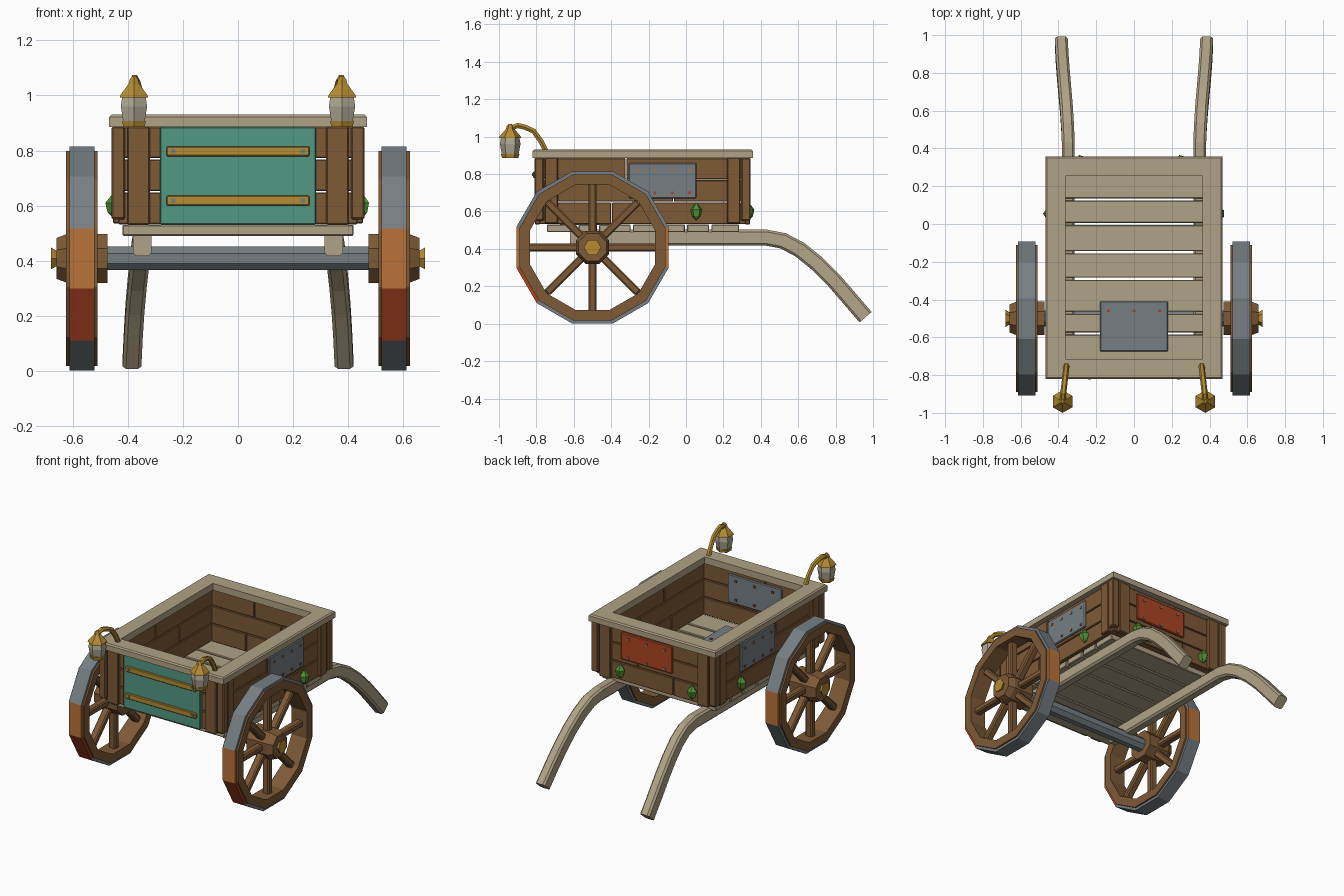
import bpy, bmesh, math
from mathutils import Vector

old = bpy.data.objects.get("Cube")
if old:
    bpy.data.objects.remove(old, do_unlink=True)


def material(name, rgb):
    lin = [((c / 255 + 0.055) / 1.055) ** 2.4 for c in rgb] + [1]
    m = bpy.data.materials.new(name)
    m.use_nodes = True
    m.diffuse_color = lin
    m.node_tree.nodes["Principled BSDF"].inputs["Base Color"].default_value = lin
    return m


WOOD = material("brown wood", (126, 90, 54))
PALE = material("pale wood", (176, 162, 134))
TEAL = material("teal paint", (82, 152, 130))
STEEL = material("grey steel", (118, 127, 132))
BRASS = material("brass", (182, 140, 50))
ORANGE = material("orange rust", (186, 114, 56))
RED = material("red rust", (172, 68, 34))
GREEN = material("leaf green", (80, 148, 54))
GLASS = material("lantern glass", (176, 168, 148))


def finish(name, bm, mats, bevel=0):
    bmesh.ops.recalc_face_normals(bm, faces=bm.faces)
    mesh = bpy.data.meshes.new(name)
    bm.to_mesh(mesh)
    bm.free()
    for m in mats:
        mesh.materials.append(m)
    ob = bpy.data.objects.new(name, mesh)
    bpy.context.collection.objects.link(ob)
    if bevel:
        mod = ob.modifiers.new("edge", "BEVEL")
        mod.width, mod.segments = bevel, 1
    return ob


def box(name, x, y, z, mat, bevel=0.0):
    bm = bmesh.new()
    bmesh.ops.create_cube(bm, size=1)
    for v in bm.verts:
        v.co = [(a + b) / 2 + c * abs(b - a) for (a, b), c in zip((x, y, z), v.co)]
    return finish(name, bm, [mat], bevel)


def bridge(bm, rings, closed):
    """Join rings of vertices with quads; returns faces with their segment number."""
    n, made = len(rings[0]), []
    for a, b in zip(rings, rings[1:] + rings[:1] if closed else rings[1:]):
        for k in range(n):
            made.append((bm.faces.new((a[k - 1], a[k], b[k], b[k - 1])), k))
    if not closed:
        bm.faces.new(rings[0])
        bm.faces.new(rings[-1])
    return made


def lathe(name, profile, n, centre, axis, mats, turn=0.5, closed=False, rule=None):
    """Turn (radius, height) points around an axis with n flat sides."""
    bm, rings = bmesh.new(), []
    for r, h in profile:
        ring = []
        for k in range(n):
            a = (k + turn) * math.tau / n
            c, s = r * math.cos(a), r * math.sin(a)
            ring.append(bm.verts.new(Vector(centre) + Vector((h, c, s) if axis == "x" else (c, s, h))))
        rings.append(ring)
    for f, k in bridge(bm, rings, closed):
        f.material_index = rule(k) if rule else 0
    return finish(name, bm, mats)


def sweep(name, path, section, mat):
    """Carry a section along a path lying close to the side plane."""
    bm, rings, side = bmesh.new(), [], Vector((1, 0, 0))
    pts = [Vector(p) for p in path]
    for i, p in enumerate(pts):
        t = (pts[min(i + 1, len(pts) - 1)] - pts[max(i - 1, 0)]).normalized()
        up = side.cross(t).normalized()
        rings.append([bm.verts.new(p + side * u + up * v) for u, v in section])
    bridge(bm, rings, False)
    return finish(name, bm, [mat])


# Floor of pale cross boards with open gaps
seams = [-0.75, -0.58, -0.47, -0.29, -0.15, 0, 0.13, 0.29]
for a, b in zip(seams, seams[1:]):
    box("floor_board", (-0.42, 0.42), (a + 0.006, b - 0.006), (0.49, 0.53), PALE, 0.004)

# Plank walls, each row split at a staggered joint
X, Y0, Y1, T = 0.435, -0.785, 0.32, 0.05
rows = [(0.53, 0.65, 0.35), (0.65, 0.77, 0.65), (0.77, 0.887, 0.42)]
for lo, hi, split in rows:
    z = (lo + 0.002, hi - 0.002)
    ym = Y0 + (Y1 - Y0) * split
    for s in (-1, 1):
        xs = (s * X, s * (X - T))
        box("side_plank", xs, (Y0, ym - 0.002), z, WOOD, 0.004)
        box("side_plank", xs, (ym + 0.002, Y1), z, WOOD, 0.004)
    xm = X * (2 * split - 1)
    for name, ys in (("front_plank", (Y0, Y0 + T)), ("back_plank", (Y1 - T, Y1))):
        box(name, (-X + T, xm - 0.002), ys, z, WOOD, 0.004)
        box(name, (xm + 0.002, X - T), ys, z, WOOD, 0.004)

# Corner boards on both faces of each corner
for s in (-1, 1):
    for y, d in ((Y0, -1), (Y1, 1)):
        out = y + d * 0.025
        box("corner_post", (s * 0.41, s * 0.46), (y - d * 0.025, out), (0.55, 0.887), WOOD, 0.006)
        box("corner_side_board", (s * 0.43, s * 0.455), (y - d * 0.03, y - d * 0.1),
            (0.535, 0.887), WOOD, 0.005)
        box("corner_end_board", (s * 0.32, s * 0.402), (y - d * 0.005, y + d * 0.022),
            (0.53, 0.887), WOOD, 0.005)

# Pale top rail, one mitred frame
bm, rings = bmesh.new(), []
for inset, z in ((0, 0.885), (0, 0.922), (0.008, 0.93), (0.105, 0.93), (0.105, 0.885)):
    x, y0, y1 = 0.468 - inset, -0.82 + inset, 0.358 - inset
    rings.append([bm.verts.new((a, b, z)) for a, b in ((-x, y0), (x, y0), (x, y1), (-x, y1))])
bridge(bm, rings, True)
finish("top_rail", bm, [PALE])

# Teal tail door with brass straps
box("door_panel", (-0.283, 0.283), (-0.805, -0.78), (0.53, 0.885), TEAL, 0.004)
for z in (0.618, 0.797):
    box("door_strap", (-0.26, 0.26), (-0.818, -0.8), (z - 0.018, z + 0.018), BRASS, 0.004)
    for x in (-0.235, 0.235):
        box("strap_rivet", (x - 0.008, x + 0.008), (-0.823, -0.815), (z - 0.008, z + 0.008), STEEL)

# Repair plates with rivets
R = 0.007
for s in (-1, 1):
    box("side_plate", (s * 0.43, s * 0.447), (-0.306, 0.056), (0.67, 0.86), STEEL, 0.005)
    for i in range(4):
        y = -0.26 + i * 0.093
        for z, m in ((0.70, RED), (0.822, ORANGE)):
            box("side_rivet", (s * 0.445, s * 0.452), (y - R, y + R), (z - R, z + R), m)
box("back_plate", (-0.13, 0.25), (0.315, 0.332), (0.68, 0.86), RED, 0.005)
box("inner_front_plate", (-0.2, 0.2), (-0.737, -0.722), (0.67, 0.86), STEEL, 0.005)
box("floor_plate", (-0.18, 0.18), (-0.675, -0.41), (0.528, 0.54), STEEL, 0.004)
for x in (-0.135, 0, 0.135):
    for z in (0.70, 0.825):
        box("back_rivet", (x + 0.06 - R, x + 0.06 + R), (0.33, 0.337), (z - R, z + R), STEEL)
        box("front_rivet", (x - R, x + R), (-0.724, -0.715), (z - R, z + R), RED)
    box("floor_rivet", (x - R, x + R), (-0.467, -0.453), (0.538, 0.546), RED)

# Leaf tufts
for x, y in ((0.45, 0.055), (-0.45, 0.055), (0.25, 0.335), (-0.28, 0.335)):
    lathe("leaf_tuft", [(0.004, -0.045), (0.024, -0.025), (0.032, 0.01), (0.004, 0.045)], 5,
          (x, y, 0.6), "z", [GREEN])

# Axle and wheels
WY, WZ = -0.5, 0.408
lathe("axle", [(0.046, -0.49), (0.046, 0.49)], 8, (0, WY, WZ), "x", [STEEL])
flat = 1 / math.cos(math.pi / 12)
for s in (-1, 1):
    hub = (0, WY, WZ)
    lathe("wheel_rim", [(r * flat, s * h) for r, h in
          ((0.335, 0.511), (0.39, 0.511), (0.39, 0.624), (0.335, 0.624))],
          12, hub, "x", [WOOD], closed=True)
    # Segment 0 faces backward, 6 forward and 7 forward and down
    lathe("wheel_tyre", [(r * flat, s * h) for r, h in
          ((0.38, 0.522), (0.407, 0.522), (0.407, 0.613), (0.38, 0.613))],
          12, hub, "x", [STEEL, ORANGE, RED], closed=True,
          rule=lambda k: {0: 1, 6: 1, 7: 2}.get(k, 0))
    lathe("wheel_hub", [(0.096, s * 0.475), (0.096, s * 0.622), (0.08, s * 0.66)], 8, hub, "x", [WOOD])
    lathe("hub_cap", [(0.03, s * 0.655), (0.046, s * 0.68)], 6, hub, "x", [BRASS], turn=0)
    for k in range(8):
        a = k * math.tau / 8
        spoke = box("spoke", (-0.025, 0.025), (0.07, 0.345), (-0.021, 0.021), WOOD, 0.008)
        spoke.rotation_euler.x = a
        spoke.location = (s * 0.567, WY, WZ)

# Pull shafts, bending down to the ground
shaft = [(0.348, -0.62, 0.46), (0.348, 0.43, 0.46), (0.352, 0.52, 0.443), (0.358, 0.61, 0.395),
         (0.366, 0.70, 0.322), (0.374, 0.79, 0.232), (0.38, 0.87, 0.14), (0.385, 0.96, 0.035)]
w, h, c = 0.034, 0.043, 0.012
section = [(-w, -h + c), (-w + c, -h), (w - c, -h), (w, -h + c),
           (w, h - c), (w - c, h), (-w + c, h), (-w, h - c)]
for s in (-1, 1):
    sweep("pull_shaft", [(s * x, y, z) for x, y, z in shaft], section, PALE)

# Hanging lanterns on bent brass arms
arm = [(0.358, -0.75, 0.925), (0.36, -0.775, 0.975), (0.365, -0.815, 1.03),
       (0.37, -0.86, 1.05), (0.375, -0.9, 1.06), (0.378, -0.935, 1.045)]
tube = [(0.016 * math.cos(k * math.tau / 6), 0.016 * math.sin(k * math.tau / 6)) for k in range(6)]
for s in (-1, 1):
    spot = (s * 0.378, -0.94, 0)
    sweep("lantern_arm", [(s * x, y, z) for x, y, z in arm], tube, BRASS)
    lathe("lantern_base", [(0.044, 0.886), (0.05, 0.908)], 6, spot, "z", [BRASS])
    lathe("lantern_glass", [(0.045, 0.905), (0.055, 0.96), (0.049, 0.998)], 6, spot, "z", [GLASS])
    lathe("lantern_roof", [(0.06, 0.992), (0.056, 1.002), (0.022, 1.042), (0.018, 1.058), (0.008, 1.068)],
          6, spot, "z", [BRASS])
